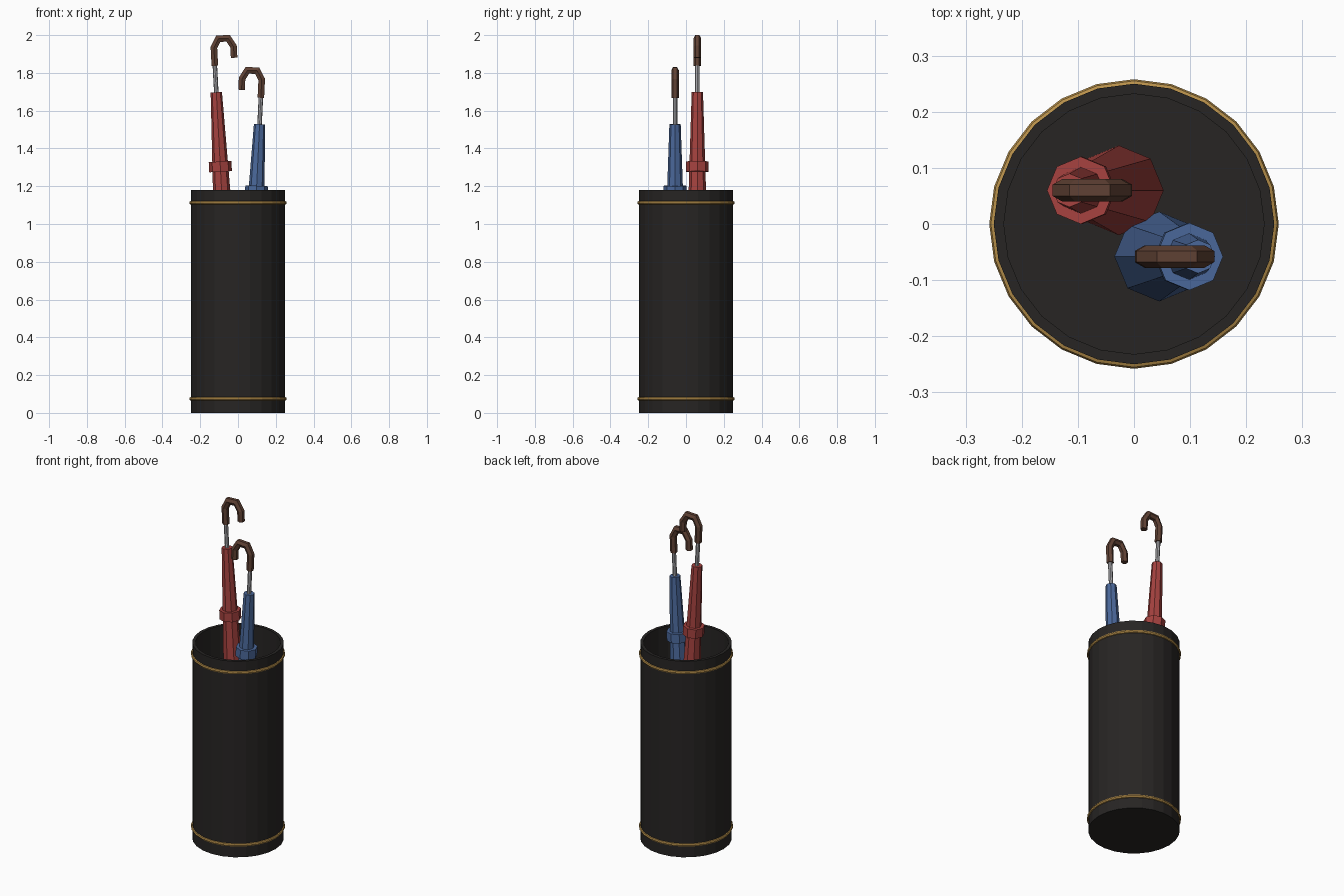
import bpy, bmesh
from math import pi, sin, cos, atan
from mathutils import Vector, Matrix

if "Cube" in bpy.data.objects:
    bpy.data.objects.remove(bpy.data.objects["Cube"])


def material(name, rgb):
    m = bpy.data.materials.new(name)
    m.diffuse_color = (*rgb, 1)
    m.use_nodes = True
    m.node_tree.nodes["Principled BSDF"].inputs["Base Color"].default_value = m.diffuse_color
    return m


BLACK = material("black_enamel", (0.02, 0.018, 0.017))
GOLD = material("brass", (0.48, 0.28, 0.07))
RED = material("red_cloth", (0.38, 0.055, 0.05))
BLUE = material("blue_cloth", (0.07, 0.14, 0.33))
WOOD = material("brown_wood", (0.115, 0.053, 0.034))
STEEL = material("steel", (0.4, 0.4, 0.42))


def sweep(name, rings, mat, matrix=Matrix(), closed=False):
    """Skin a list of vertex rings; cap the ends unless the loop is closed."""
    bm = bmesh.new()
    loops = [[bm.verts.new(p) for p in ring] for ring in rings]
    n = len(loops[0])
    pairs = list(zip(loops, loops[1:]))
    if closed:
        pairs.append((loops[-1], loops[0]))
    for a, b in pairs:
        for i in range(n):
            j = (i + 1) % n
            bm.faces.new((a[i], a[j], b[j], b[i]))
    if not closed:
        bm.faces.new(loops[0])
        bm.faces.new(loops[-1])
    bmesh.ops.recalc_face_normals(bm, faces=bm.faces)
    me = bpy.data.meshes.new(name)
    bm.to_mesh(me)
    bm.free()
    me.materials.append(mat)
    ob = bpy.data.objects.new(name, me)
    bpy.context.collection.objects.link(ob)
    ob.matrix_world = matrix
    return ob


def lathe(profile, sides):
    return [[(r * cos(2 * pi * i / sides), r * sin(2 * pi * i / sides), z)
             for i in range(sides)] for r, z in profile]


def hook_rings(path, radius, sides=6):
    """Mitred cross-sections along a path in the xz plane."""
    pts = [Vector((x, 0, z)) for x, z in path]
    rings = []
    for i, p in enumerate(pts):
        t0 = (p - pts[max(i - 1, 0)]).normalized()
        t1 = (pts[min(i + 1, len(pts) - 1)] - p).normalized()
        t = (t0 + t1).normalized()
        stretch = 1 / max(t.dot(t1), t.dot(t0))
        side = Vector((t.z, 0, -t.x)) * stretch
        angles = [2 * pi * (k + 0.5) / sides for k in range(sides)]
        rings.append([p + radius * (side * cos(a) + Vector((0, sin(a), 0)))
                      for a in angles])
    return rings


# Hollow stand with an inside floor
sweep("stand_body", lathe([(0.25, 0), (0.25, 1.18), (0.232, 1.18), (0.232, 0.04)], 24), BLACK)

# Brass bands
for name, z in (("lower_band", 0.074), ("upper_band", 1.112)):
    ring = [(0.248 + 0.01 * cos(k * pi / 4), z + 0.01 * sin(k * pi / 4)) for k in range(8)]
    sweep(name, lathe(ring, 24), GOLD, closed=True)


def umbrella(name, x, y, length, slope, direction, cloth):
    m = Matrix.Translation((x, y, 0.07)) @ Matrix.Rotation(atan(slope), 4, 'Y')
    # Folded canopy and its strap
    sweep(name + "_canopy", lathe([(0.08, 0), (0.03, length)], 8), cloth, m)
    c = length * 0.758
    sweep(name + "_strap", lathe([(0.06, c - 0.027), (0.06, c + 0.027)], 8), cloth, m)
    # Shaft
    top = length + 0.14
    sweep(name + "_shaft", lathe([(0.012, length - 0.03), (0.012, top + 0.03)], 8), STEEL, m)
    # Hooked handle
    d, bend = 0.052, top + 0.097
    path = [(0, top)]
    path += [(direction * d * (1 - cos(k * pi / 3)), bend + d * sin(k * pi / 3)) for k in range(4)]
    path += [(direction * 2 * d, bend - 0.06)]
    sweep(name + "_handle", hook_rings(path, 0.02), WOOD, m)


umbrella("red_umbrella", -0.027, 0.06, 1.63, -0.054, 1, RED)
umbrella("blue_umbrella", 0.045, -0.058, 1.46, 0.0475, -1, BLUE)
